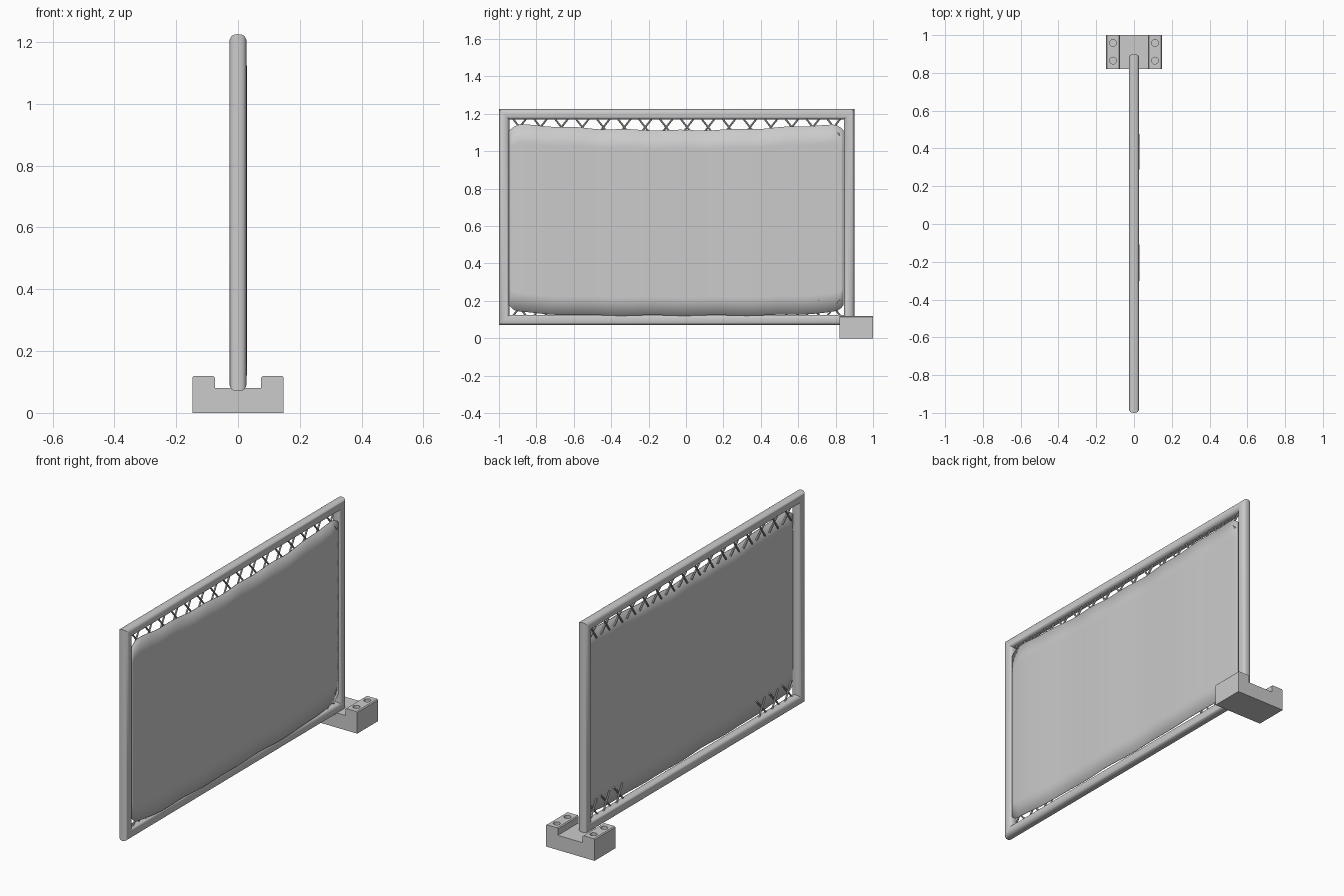
import bpy, bmesh, math
from mathutils import Vector

if "Cube" in bpy.data.objects:
    bpy.data.objects.remove(bpy.data.objects["Cube"])

CY, CZ = -0.05, 0.6475      # frame centre
R = 0.0275                  # tube radius


def make(name, bm, smooth=True):
    bmesh.ops.recalc_face_normals(bm, faces=bm.faces)
    me = bpy.data.meshes.new(name)
    bm.to_mesh(me)
    bm.free()
    ob = bpy.data.objects.new(name, me)
    bpy.context.collection.objects.link(ob)
    bpy.ops.object.select_all(action='DESELECT')
    ob.select_set(True)
    bpy.context.view_layer.objects.active = ob
    if smooth:
        bpy.ops.object.shade_smooth_by_angle(angle=math.radians(35))
    return ob


# Mitred tubular frame: one rounded section carried round four corners
bm = bmesh.new()
N, HY, HZ = 24, 0.95 - R, 0.5775 - R
soft = lambda t: math.copysign(abs(t) ** 0.8, t)
rings = []
for sy, sz in ((-1, -1), (1, -1), (1, 1), (-1, 1)):
    ring = []
    for i in range(N):
        a = 2 * math.pi * i / N
        u, w = R * soft(math.cos(a)), R * soft(math.sin(a))
        ring.append(bm.verts.new((w, CY + sy * (HY + u), CZ + sz * (HZ + u))))
    rings.append(ring)
for k in range(4):
    p, q = rings[k], rings[(k + 1) % 4]
    for i in range(N):
        j = (i + 1) % N
        bm.faces.new((p[i], p[j], q[j], q[i]))
make("frame", bm)


# Sagging fabric panel on the +x side, with rounded corners
def cloth_x(t):
    edge = 1 - abs(2 * t - 1) ** 8
    return 0.016 + 0.009 * edge + 0.0025 * math.sin(t * 19)


def cloth_top(t):
    s = abs(2 * t - 1)
    sag = 1.112 + 0.028 * min(1, s / 0.85) ** 2 + 0.003 * math.sin(t * 40)
    return sag - 0.03 * max(0, (s - 0.93) / 0.07) ** 2


def cloth_bottom(t):
    s = abs(2 * t - 1)
    return 0.122 + 0.028 * s ** 5 + 0.002 * math.sin(t * 33) + 0.025 * max(0, (s - 0.95) / 0.05) ** 2


bm = bmesh.new()
NY, NZ = 120, 10
grid = []
for i in range(NY + 1):
    t = i / NY
    b, h = cloth_bottom(t), cloth_top(t)
    grid.append([bm.verts.new((cloth_x(t), -0.945 + 1.788 * t, b + (h - b) * j / NZ))
                 for j in range(NZ + 1)])
for i in range(NY):
    for j in range(NZ):
        bm.faces.new((grid[i][j], grid[i + 1][j], grid[i + 1][j + 1], grid[i][j + 1]))
cloth = make("fabric_panel", bm)
sol = cloth.modifiers.new("thickness", 'SOLIDIFY')
sol.thickness = 0.003
sol.offset = 0


# Crossed lacing between fabric and frame
def cord(bm, a, b, r=0.005):
    a, b = Vector(a), Vector(b)
    d = b - a
    m = d.to_track_quat('Z', 'Y').to_matrix().to_4x4()
    m.translation = (a + b) / 2
    bmesh.ops.create_cone(bm, cap_ends=True, segments=8, radius1=r, radius2=r,
                          depth=d.length, matrix=m)


def lacing(name, ys, z_frame, z_cloth):
    bm = bmesh.new()
    for y in ys:
        for s in (-1, 1):
            cord(bm, (0.004 + 0.003 * s, y - s * 0.034, z_frame),
                 (0.014 + 0.003 * s, y + s * 0.034, z_cloth))
    make(name, bm)


ys = [CY - 0.84 + 1.68 * i / 15 for i in range(16)]
lacing("top_lacing", ys, 1.172, 1.085)
lacing("bottom_lacing", ys[:3] + ys[-3:], 0.122, 0.205)

# Corner foot: U-shaped block with four blind bolt holes
bm = bmesh.new()
half = [(0.147, 0), (0.147, 0.115), (0.142, 0.12), (0.08, 0.12), (0.075, 0.115), (0.075, 0.08)]
prof = half + [(-x, z) for x, z in reversed(half)]
face = bm.faces.new([bm.verts.new((x, 0.82, z)) for x, z in prof])
ext = bmesh.ops.extrude_face_region(bm, geom=[face])
bmesh.ops.translate(bm, vec=(0, 0.18, 0),
                    verts=[v for v in ext['geom'] if isinstance(v, bmesh.types.BMVert)])
foot = make("corner_foot", bm, False)

for x in (-0.111, 0.111):
    for y in (0.865, 0.958):
        bpy.ops.mesh.primitive_cylinder_add(vertices=20, radius=0.018, depth=0.1,
                                            location=(x, y, 0.13))
        cut = bpy.context.object
        cut.name = "hole_cutter"
        cut.hide_render = True
        bpy.context.view_layer.objects.active = foot
        mod = foot.modifiers.new("hole", 'BOOLEAN')
        mod.operation = 'DIFFERENCE'
        mod.solver = 'EXACT'
        mod.object = cut
        bpy.ops.object.modifier_apply(modifier=mod.name)
        bpy.data.objects.remove(cut)
